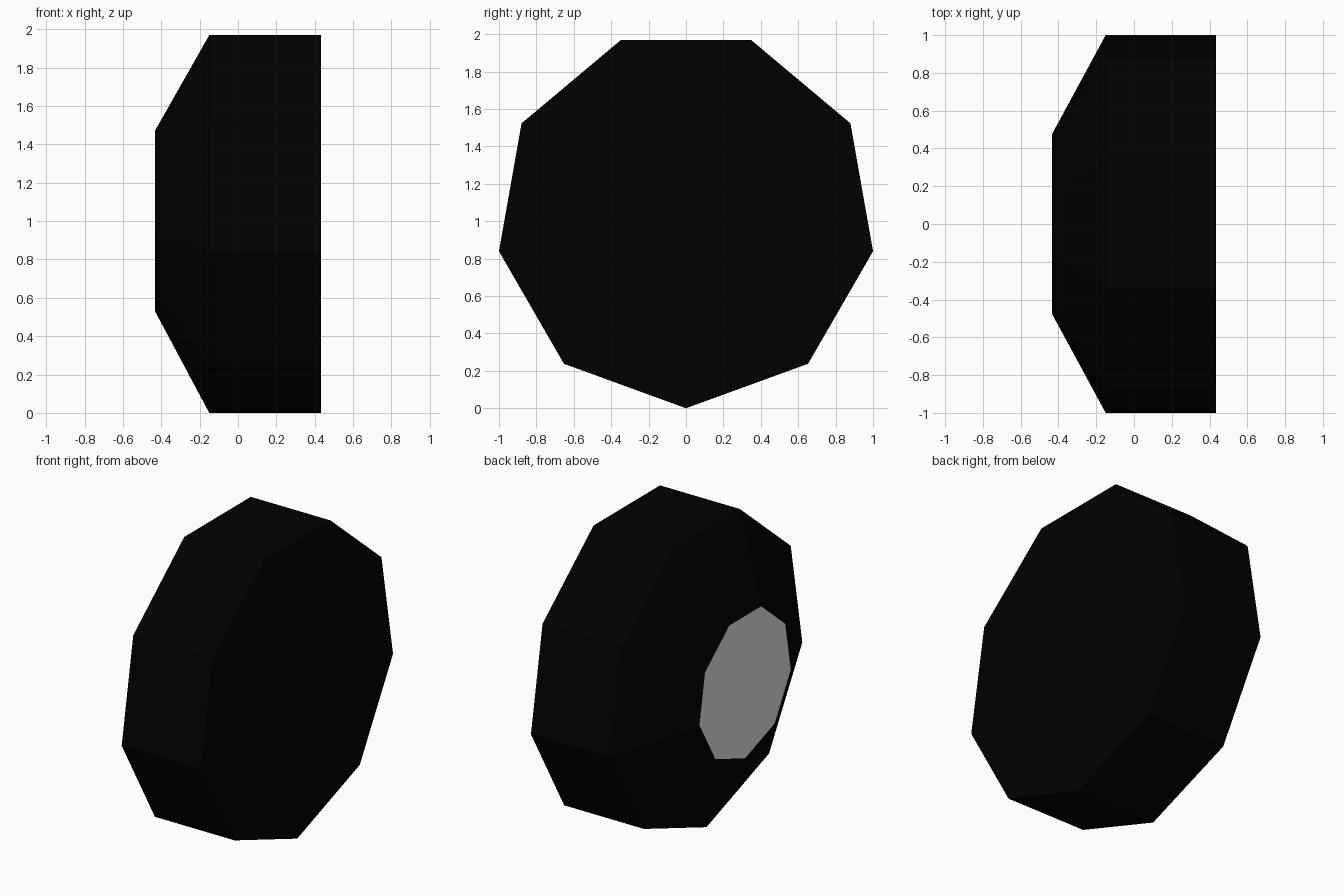
import bpy, bmesh, math

if "Cube" in bpy.data.objects:
    bpy.data.objects.remove(bpy.data.objects["Cube"])

SIDES = 9
R_OUT, R_HUB = 1.0154, 0.485
X_HUB, X_SHOULDER, X_BACK = -0.433, -0.15, 0.433


def material(name, rgb):
    m = bpy.data.materials.new(name)
    m.diffuse_color = (*rgb, 1)
    m.use_nodes = True
    m.node_tree.nodes["Principled BSDF"].inputs["Base Color"].default_value = m.diffuse_color
    return m


black = material("black rubber", (0.0, 0.0, 0.0))
grey = material("light grey metal", (0.8, 0.8, 0.8))


def ring(bm, x, r):
    # nine-sided ring around the x axis with one corner pointing down
    angles = [2 * math.pi * i / SIDES for i in range(SIDES)]
    return [bm.verts.new((x, r * math.sin(a), R_OUT - r * math.cos(a))) for a in angles]


# wheel: flat back, straight tread, tapered outer wall, hub cap face
bm = bmesh.new()
rings = [ring(bm, X_BACK, R_OUT), ring(bm, X_SHOULDER, R_OUT), ring(bm, X_HUB, R_HUB)]
for a, b in zip(rings, rings[1:]):
    for i in range(SIDES):
        j = (i + 1) % SIDES
        bm.faces.new((a[i], a[j], b[j], b[i]))
bm.faces.new(rings[0])
hub_face = bm.faces.new(rings[-1])
hub_face.material_index = 1
bmesh.ops.recalc_face_normals(bm, faces=bm.faces[:])

mesh = bpy.data.meshes.new("wheel")
bm.to_mesh(mesh)
bm.free()
mesh.materials.append(black)
mesh.materials.append(grey)
wheel = bpy.data.objects.new("wheel", mesh)
bpy.context.collection.objects.link(wheel)
